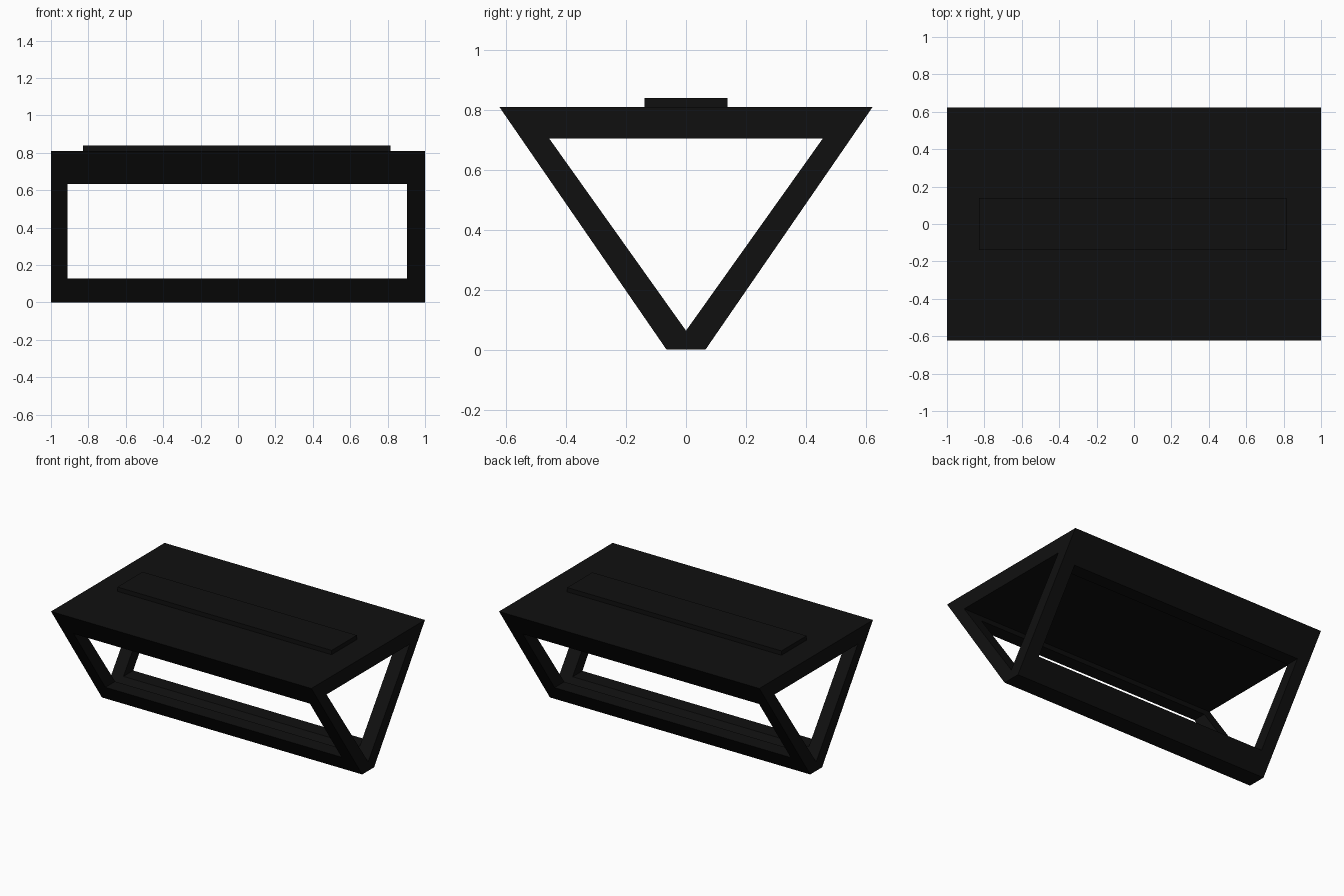
import bpy, bmesh

if "Cube" in bpy.data.objects:
    bpy.data.objects.remove(bpy.data.objects["Cube"])

black = bpy.data.materials.new("black")
black.diffuse_color = (0.005, 0.005, 0.005, 1)
black.use_nodes = True
black.node_tree.nodes["Principled BSDF"].inputs["Base Color"].default_value = black.diffuse_color


def prism(name, profile, x0, x1):
    """Extrude a y-z profile along x."""
    bm = bmesh.new()
    face = bm.faces.new([bm.verts.new((x0, y, z)) for y, z in profile])
    ext = bmesh.ops.extrude_face_region(bm, geom=[face])["geom"]
    verts = [v for v in ext if isinstance(v, bmesh.types.BMVert)]
    bmesh.ops.translate(bm, verts=verts, vec=(x1 - x0, 0, 0))
    bmesh.ops.recalc_face_normals(bm, faces=bm.faces)
    mesh = bpy.data.meshes.new(name)
    bm.to_mesh(mesh)
    bm.free()
    mesh.materials.append(black)
    obj = bpy.data.objects.new(name, mesh)
    bpy.context.collection.objects.link(obj)
    return obj


def cut(target, cutter):
    """Subtract the cutter and discard it."""
    mod = target.modifiers.new("cut", 'BOOLEAN')
    mod.operation = 'DIFFERENCE'
    mod.solver = 'EXACT'
    mod.object = cutter
    bpy.context.view_layer.objects.active = target
    bpy.ops.object.modifier_apply(modifier=mod.name)
    bpy.data.objects.remove(cutter)


# Table body: tapered outer profile
body = prism("table_body", [(-0.065, 0), (0.065, 0), (0.623, 0.81), (-0.623, 0.81)], -1, 1)

# Triangular tunnel from end to end
cut(body, prism("end_cutter", [(0, 0.063), (0.457, 0.705), (-0.457, 0.705)], -1.2, 1.2))

# Rectangular opening from front to back
cut(body, prism("window_cutter", [(-1, 0.127), (1, 0.127), (1, 0.632), (-1, 0.632)], -0.912, 0.903))

# Raised panel on the top
prism("top_panel", [(-0.138, 0.81), (0.138, 0.81), (0.138, 0.84), (-0.138, 0.84)], -0.83, 0.816)
